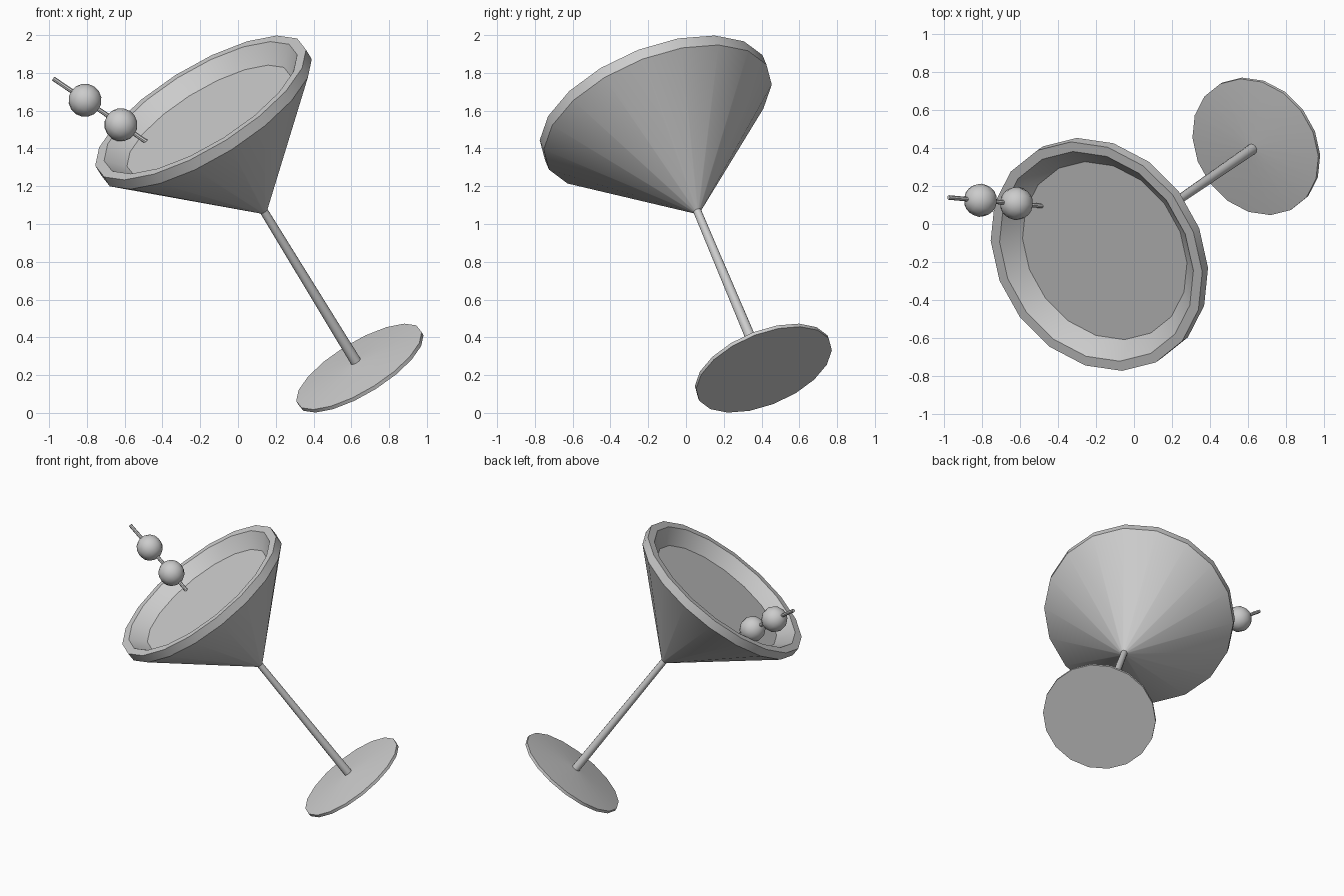
import bpy, bmesh, math
from mathutils import Vector, Matrix

if "Cube" in bpy.data.objects:
    bpy.data.objects.remove(bpy.data.objects["Cube"])

SIDES = 18
PHASE = math.radians(3.3)

# Tilted frame of the glass: local z runs up the stem, local x points downhill
axis = Vector((-0.491, -0.338, 0.803)).normalized()
side = Vector((0, 0, 1)).cross(axis).normalized()
down = side.cross(axis)
GLASS = Matrix((down, side, axis)).transposed().to_4x4()
GLASS.translation = (0.65, 0.413, 0.229)


def finish(name, bm, matrix):
    bmesh.ops.recalc_face_normals(bm, faces=bm.faces)
    mesh = bpy.data.meshes.new(name)
    bm.to_mesh(mesh)
    bm.free()
    mesh.transform(matrix)
    obj = bpy.data.objects.new(name, mesh)
    bpy.context.collection.objects.link(obj)
    bpy.ops.object.select_all(action='DESELECT')
    obj.select_set(True)
    bpy.context.view_layer.objects.active = obj
    bpy.ops.object.shade_smooth_by_angle(angle=math.radians(32))
    return obj


def lathe(name, profile, matrix=GLASS, sides=SIDES):
    """Revolve (radius, height) points; radius 0 becomes a pole."""
    bm = bmesh.new()
    rings = []
    for r, h in profile:
        if r == 0:
            rings.append([bm.verts.new((0, 0, h))] * sides)
        else:
            rings.append([bm.verts.new((r * math.cos(PHASE + math.tau * i / sides),
                                        r * math.sin(PHASE + math.tau * i / sides), h))
                          for i in range(sides)])
    for a, b in zip(rings, rings[1:]):
        for i in range(sides):
            j = (i + 1) % sides
            corners = list(dict.fromkeys((a[i], a[j], b[j], b[i])))
            bm.faces.new(corners)
    return finish(name, bm, matrix)


# Foot, stem, hollow bowl with a banded rim, and the drink
lathe("foot", [(0, 0), (0.382, 0), (0.382, 0.02), (0.03, 0.055), (0, 0.055)])
lathe("stem", [(0, 0.05), (0.029, 0.05), (0.022, 1.06), (0, 1.06)], sides=12)
lathe("bowl", [(0, 1.045), (0.022, 1.045), (0.642, 1.665), (0.642, 1.727),
               (0.588, 1.727), (0, 1.139)])
lathe("drink", [(0, 1.15), (0.499, 1.638), (0, 1.638)])

# Cocktail stick with two olives
start, end = Vector((-0.978, 0.14, 1.77)), Vector((-0.485, 0.095, 1.435))
turn = (end - start).to_track_quat('Z', 'Y').to_matrix().to_4x4()
length = (end - start).length
lathe("cocktail_stick", [(0, 0), (0.012, 0), (0.012, length), (0, length)],
      Matrix.Translation(start) @ turn, 8)

for i, centre in enumerate([(-0.81, 0.125, 1.655), (-0.62, 0.108, 1.525)]):
    bm = bmesh.new()
    bmesh.ops.create_uvsphere(bm, u_segments=12, v_segments=8, radius=0.088)
    olive = finish(f"olive_{i + 1}", bm, Matrix.Translation(centre) @ turn)
    olive.data.shade_smooth()
